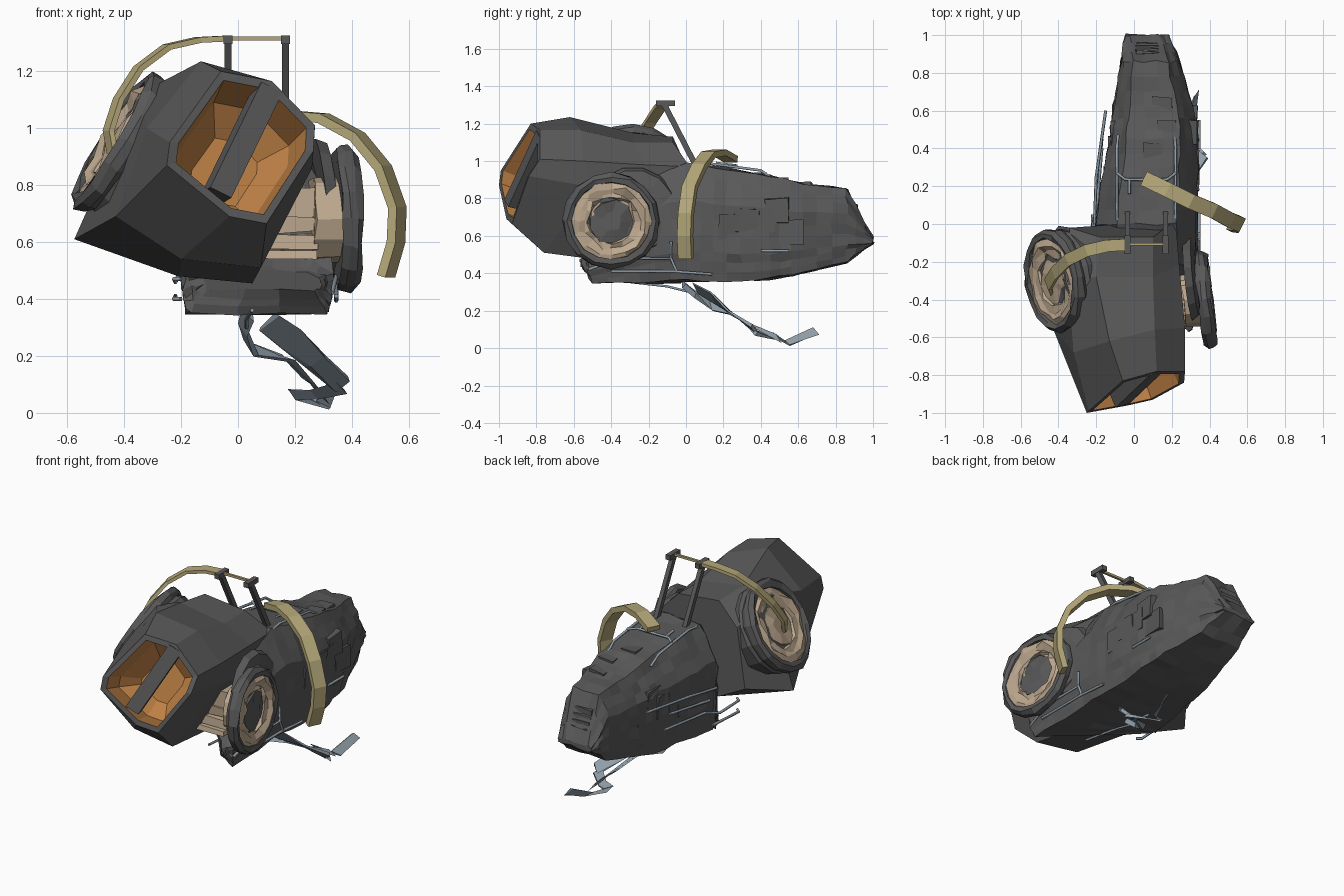
import bpy, bmesh, math, random
from mathutils import Vector as V

if "Cube" in bpy.data.objects:
    bpy.data.objects.remove(bpy.data.objects["Cube"])
random.seed(4)


def material(name, rgb):
    m = bpy.data.materials.new(name)
    m.diffuse_color = (*rgb, 1)
    m.use_nodes = True
    m.node_tree.nodes["Principled BSDF"].inputs["Base Color"].default_value = m.diffuse_color
    return m


DARK = material("dark_metal", (0.1, 0.1, 0.1))
TAN = material("tan_engine", (0.52, 0.40, 0.28))
ORANGE = material("orange_inside", (0.52, 0.22, 0.06))
YELLOW = material("yellow_strap", (0.46, 0.39, 0.19))
STEEL = material("steel", (0.28, 0.34, 0.39))


def loft(name, loops, mats, jitter=0, cuts=0, mat_from=99):
    """Skin matching loops and cap both ends; second material from loop mat_from on."""
    bm = bmesh.new()
    rows = [[bm.verts.new(p) for p in loop] for loop in loops]
    n = len(rows[0])
    for i, (a, b) in enumerate(zip(rows, rows[1:])):
        for j in range(n):
            k = (j + 1) % n
            bm.faces.new((a[j], a[k], b[k], b[j])).material_index = int(i >= mat_from)
    bm.faces.new(rows[0])
    bm.faces.new(rows[-1]).material_index = int(len(rows) - 1 >= mat_from)
    if cuts:
        bmesh.ops.subdivide_edges(bm, edges=bm.edges[:], cuts=cuts, use_grid_fill=True)
    for v in bm.verts:
        v.co += V([random.uniform(-jitter, jitter) for _ in range(3)])
    bmesh.ops.recalc_face_normals(bm, faces=bm.faces)
    me = bpy.data.meshes.new(name)
    bm.to_mesh(me)
    bm.free()
    for m in mats:
        me.materials.append(m)
    ob = bpy.data.objects.new(name, me)
    bpy.context.collection.objects.link(ob)
    return ob


def lathe(name, profile, loc, axis, mat, n=14, jitter=0):
    """Turn (radius, height) points round an axis."""
    q = V(axis).to_track_quat('Z', 'Y')
    loops = [[V(loc) + q @ V((r * math.cos(a), r * math.sin(a), h))
              for a in [2 * math.pi * i / n for i in range(n)]] for r, h in profile]
    return loft(name, loops, [mat], jitter)


def strap(name, pts, side, w, t, mat, jitter=0):
    """Flat band along a path; side is its width direction."""
    pts, side, loops = [V(p) for p in pts], V(side).normalized(), []
    for i, p in enumerate(pts):
        tan = (pts[min(i + 1, len(pts) - 1)] - pts[max(i - 1, 0)]).normalized()
        s, u = side * w / 2, tan.cross(side).normalized() * t / 2
        loops.append([p + s + u, p + s - u, p - s - u, p - s + u])
    return loft(name, loops, [mat], jitter)


def box(name, lo, hi, mat, jitter=0):
    loops = [[(x, lo[1], lo[2]), (x, hi[1], lo[2]), (x, hi[1], hi[2]), (x, lo[1], hi[2])]
             for x in (lo[0], hi[0])]
    return loft(name, loops, [mat], jitter)


def pipes(name, paths, r=0.008):
    cu = bpy.data.curves.new(name, 'CURVE')
    cu.dimensions, cu.bevel_depth, cu.bevel_resolution, cu.use_fill_caps = '3D', r, 1, True
    for path in paths:
        sp = cu.splines.new('POLY')
        sp.points.add(len(path) - 1)
        for pt, co in zip(sp.points, path):
            pt.co = (*co, 1)
    cu.materials.append(STEEL)
    bpy.context.collection.objects.link(bpy.data.objects.new(name, cu))


# Battered rear hull: y, left, right, bottom, top, skew (left side set back)
def section(y, l, r, b, t, k=0):
    w, h = r - l, t - b
    pts = [(.04, 0), (.96, 0), (1, .25), (1, .68), (.8, 1), (.2, 1), (0, .68), (0, .25)]
    return [(l + u * w, y + k * (1 - u), b + v * h) for u, v in pts]


hull = [(-.57, -.12, .29, .43, .5, .5), (-.52, -.19, .33, .35, .56, .48), (-.25, -.2, .33, .35, .92, .23),
        (0, -.2, .33, .36, .99), (.22, -.17, .34, .36, .96), (.45, -.13, .34, .37, .92),
        (.62, -.11, .31, .4, .88), (.86, -.07, .24, .46, .85), (1, -.045, .18, .56, .59)]
loft("rear_hull", [section(*s) for s in hull], [DARK], .008, 2)

# Dented armour plates lying nearly flush with the hull
for i in range(5):
    y, z = .18 + .08 * i, random.uniform(.52, .7)
    box("right_plate", (.29, y, z), (.342 - .05 * max(0, y - .35), y + .13, z + .13), DARK, .008)
    box("left_plate", (-.19 + .17 * y, y, z - .04), (-.12 + .16 * y, y + .12, z + .1), DARK, .008)
for i in range(3):
    x = random.uniform(.0, .14)
    box("top_plate", (x, .3 + .12 * i, .8), (x + .1, .43 + .12 * i, .935 - .026 * i), DARK, .008)

# Rolled front module with a recessed mouth
rim = [V(p) for p in ((-.06, -.83, 1.2), (.12, -.78, 1.165), (.27, -.78, 1.01), (.265, -.84, .92),
                      (.1, -.93, .665), (-.03, -.96, .69), (-.25, -1, .87), (-.24, -.99, .95))]
mid = [(-.13, -.62, 1.235), (.11, -.56, 1.165), (.27, -.55, 1.0), (.26, -.5, .86),
       (.08, -.76, .51), (-.2, -.74, .54), (-.43, -.55, .69), (-.32, -.68, 1.0)]
wide = [(-.2, -.28, 1.15), (.1, -.28, 1.1), (.24, -.22, .98), (.22, -.2, .8),
        (.05, -.34, .455), (-.21, -.34, .48), (-.575, -.24, .61), (-.35, -.3, 1.12)]
back = [(-.18, -.07, 1.13), (.1, -.07, 1.1), (.22, .02, .97), (.2, .02, .8),
        (.05, -.05, .5), (-.2, -.04, .55), (-.4, -.01, .66), (-.34, -.02, 1.02)]
c = sum(rim, V()) / 8


def shrink(s, d):
    return [c + (p - c) * s + V((-.3, 1, -.4)) * d for p in rim]


loft("front_module", [back, wide, mid, rim, shrink(.88, 0), shrink(.8, .14), shrink(.45, .22)],
     [DARK, ORANGE], mat_from=4)
strap("mouth_bar", [(.105, -.755, 1.135), (.02, -.835, .96), (-.075, -.925, .765)], (.78, .22, -.4), .085, .08, DARK)

# Engine discs: dark rim, tan facing, hub
for name, loc, axis, r, hub in (("left", V((-.42, -.3, .95)), V((-.84, -.12, .5)), .278, TAN),
                                ("right", V((.38, -.4, .68)), V((1, .11, .02)), .258, DARK)):
    axis.normalize()
    lathe(name + "_disc_rim", [(r * .82, -.03), (r * .95, -.035), (r, -.015), (r, .015),
                               (r * .92, .035), (r * .82, .03), (r * .8, .005)], loc, axis, DARK, 16, .007)
    lathe(name + "_disc_face", [(r * .82, -.02), (r * .82, .02), (r * .7, .03), (r * .6, .015),
                                (r * .5, .02), (r * .44, -.01)], loc, axis, TAN, 16, .013)
    lathe(name + "_disc_hub", [(r * .48, -.02), (r * .46, .006), (r * .2, .012)], loc, axis, hub, 9, .012)
lathe("left_disc_mount", [(.24, -.22), (.27, -.06), (.25, -.02)], (-.42, -.3, .95), (-.84, -.12, .5), DARK)

# Exposed tan slabs behind the right disc
for z0, z1, x0, y0 in ((.545, .575, .09, -.54), (.575, .63, .12, -.52), (.635, .685, .14, -.5),
                       (.69, .79, .16, -.49)):
    box("engine_slab", (x0, y0, z0), (.28, -.26, z1), TAN, .008)
lathe("engine_core", [(.15, 0), (.15, .1), (.13, .12)], (.26, -.4, .68), (1, .1, 0), TAN, 12, .006)
lathe("right_engine_collar", [(.24, 0), (.22, .04), (.15, .05)], (.29, -.28, .73), (1, .1, .1), DARK)

# Yellow arched straps
strap("right_strap", [(.055, .24, 1.01), (.18, .18, 1.045), (.3, .12, 1.035), (.42, .07, .97), (.51, .02, .86),
                      (.56, 0, .72), (.555, -.005, .6), (.52, 0, .48)], (.44, .9, 0), .08, .034, YELLOW)
strap("left_strap", [(-.04, -.11, 1.315), (-.14, -.115, 1.31), (-.25, -.14, 1.285), (-.35, -.19, 1.21),
                     (-.42, -.26, 1.1), (-.455, -.32, .99), (-.44, -.35, .91)], (-.35, .94, 0), .065, .02, YELLOW)
box("strap_bar", (-.06, -.115, 1.308), (.175, -.1, 1.322), YELLOW)

# Posts carrying the bar
for x in (-.035, .167):
    strap("post", [(x, .06, .96), (x, -.12, 1.31)], (1, 0, 0), .026, .03, DARK)
    box("post_cap", (x - .016, -.16, 1.295), (x + .016, -.06, 1.325), DARK)

# Rails on the roof and sides
roof = []
for s in (-1, 1):
    roof += [[(.065 + s * x, y, z) for x, y, z in p] for p in (
        [(.15, .47, .9), (.155, .4, .95), (.155, .1, .99), (.155, .02, .98)],
        [(.155, .27, .975), (.11, .235, .98), (0, .235, .98)], [(.09, .235, .98), (.09, .16, .99)])]
pipes("roof_rails", roof)
pipes("right_rails", [[(.33, -.52, .42), (.345, -.36, .48), (.345, -.08, .48), (.345, -.08, .57)],
                      [(.345, -.4, .41), (.345, -.07, .41), (.345, .14, .395)],
                      [(.345, -.08, .48), (.345, -.05, .41)], [(.345, .4, .52), (.345, .55, .52)]])
pipes("left_rails", [[(-.2, -.22, .47), (-.225, -.2, .47), (-.22, -.02, .46), (-.2, .1, .5), (-.17, .45, .52)],
                     [(-.2, -.22, .40), (-.225, -.2, .4), (-.22, .05, .41)],
                     [(-.21, .0, .62), (-.2, .25, .66), (-.15, .6, .68)], [(-.2, .05, .56), (-.17, .4, .6)]])

# Torn steel strips hanging below
pipes("hanging_cable", [[(.05, -.36, .36), (.03, -.1, .33), (.03, .02, .3)]], .007)
strap("hanging_strip", [(.04, -.02, .35), (.015, .04, .3), (.05, .14, .23), (.17, .22, .19), (.25, .38, .11),
                        (.3, .5, .05)], (.6, .3, -.6), .055, .008, STEEL, .012)
strap("torn_panel", [(.11, .05, .31), (.18, .14, .26), (.27, .25, .18), (.37, .36, .1)],
      (.6, -.35, .55), .08, .008, STEEL, .014)
strap("torn_tip", [(.36, .36, .09), (.27, .44, .06), (.19, .48, .07), (.3, .54, .025), (.33, .69, .085)],
      (.5, .5, -.4), .06, .008, STEEL, .01)

# Rear grille on the sloping tail face
for i in range(4):
    box("grille_slat", (.01, .9 + .016 * i, .73 - .035 * i), (.13, .915 + .016 * i, .768 - .035 * i), DARK, .006)
